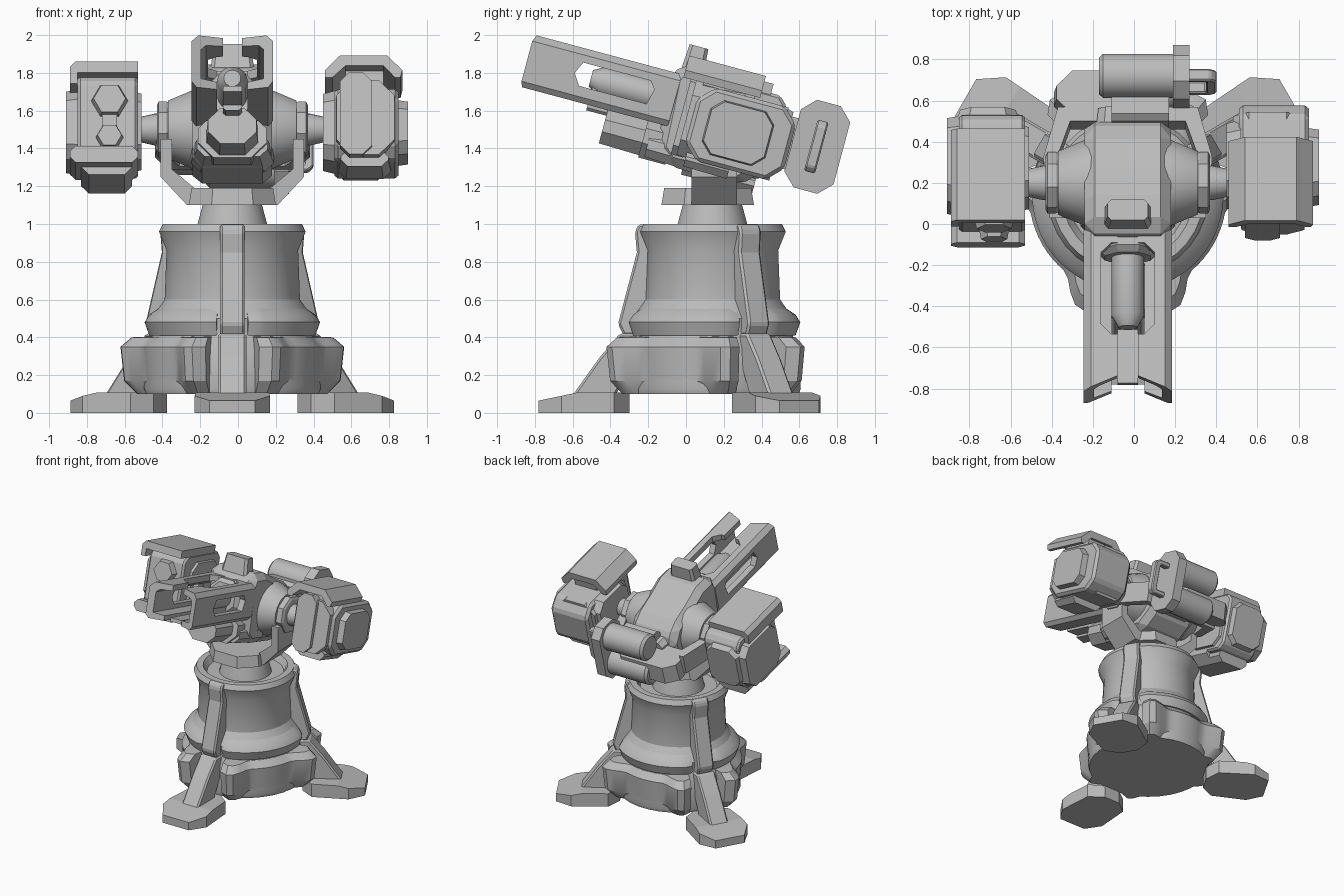
import bpy, bmesh, math
from mathutils import Matrix, Vector

if "Cube" in bpy.data.objects:
    bpy.data.objects.remove(bpy.data.objects["Cube"], do_unlink=True)

grey = bpy.data.materials.new("plain grey")
grey.use_nodes = True
tone = (0.5, 0.5, 0.5, 1)
grey.diffuse_color = tone
grey.node_tree.nodes["Principled BSDF"].inputs["Base Color"].default_value = tone

CX, CY = -0.03, 0.14


def frame(y, z, tilt=-15):
    return Matrix.Translation((CX, y, z)) @ Matrix.Rotation(math.radians(tilt), 4, 'X')


BASE = Matrix.Translation((CX, CY, 0))
WORLD = Matrix.Translation((CX, 0, 0))
HEAD = frame(0.2, 1.5)
POD = frame(0.28, 1.48)
TANKS = frame(0.69, 1.41)


def finish(name, bm, M, smooth=False, bevel=0):
    bmesh.ops.recalc_face_normals(bm, faces=bm.faces)
    bm.transform(M)
    me = bpy.data.meshes.new(name)
    bm.to_mesh(me)
    bm.free()
    me.materials.append(grey)
    ob = bpy.data.objects.new(name, me)
    bpy.context.collection.objects.link(ob)
    if bevel:
        mod = ob.modifiers.new("bevel", 'BEVEL')
        mod.width, mod.segments = bevel, 1
    if smooth:
        bpy.ops.object.select_all(action='DESELECT')
        ob.select_set(True)
        bpy.context.view_layer.objects.active = ob
        bpy.ops.object.shade_smooth_by_angle(angle=math.radians(30))
    return ob


def bridge(bm, A, B):
    for i in range(len(A)):
        j = (i + 1) % len(A)
        bm.faces.new((A[i], A[j], B[j], B[i]))


def prism(name, pts, axis, a, b, M, scale=1, bevel=0, cut=None):
    """Extrude a 2D outline along an axis, far end scaled, optionally sliced by a plane."""
    bm = bmesh.new()
    mid = sum((Vector(p) for p in pts), Vector((0, 0))) / len(pts)
    rings = []
    for h, s in ((a, 1), (b, scale)):
        ring = []
        for p in pts:
            q = mid + (Vector(p) - mid) * s
            co = {'X': (h, q.x, q.y), 'Y': (q.x, h, q.y), 'Z': (q.x, q.y, h)}[axis]
            ring.append(bm.verts.new(co))
        rings.append(ring)
        bm.faces.new(ring)
    bridge(bm, *rings)
    if cut:
        out = bmesh.ops.bisect_plane(bm, geom=bm.verts[:] + bm.edges[:] + bm.faces[:],
                                     plane_co=cut[0], plane_no=cut[1], clear_outer=True)
        rim = [e for e in out["geom_cut"] if isinstance(e, bmesh.types.BMEdge)]
        bmesh.ops.holes_fill(bm, edges=rim)
    return finish(name, bm, M, bevel=bevel)


def octagon(u0, u1, v0, v1, c):
    return [(u0 + c, v0), (u1 - c, v0), (u1, v0 + c), (u1, v1 - c),
            (u1 - c, v1), (u0 + c, v1), (u0, v1 - c), (u0, v0 + c)]


def ngon(u, v, r, n, turn=0):
    return [(u + r * math.cos(turn + math.tau * i / n),
             v + r * math.sin(turn + math.tau * i / n)) for i in range(n)]


def lathe(name, profile, M, segs=32, smooth=True):
    """Spin an (r, z) profile round local z, both ends closed by caps."""
    bm = bmesh.new()
    rings = [[bm.verts.new((x, y, z)) for x, y in ngon(0, 0, r, segs, math.pi / segs)]
             for r, z in profile]
    for A, B in zip(rings, rings[1:]):
        bridge(bm, A, B)
    bm.faces.new(rings[0])
    bm.faces.new(rings[-1])
    return finish(name, bm, M, smooth)


def sector(name, ring, half, end, M, waist=1, steps=16):
    """Sweep a closed (r, z) section through an arc, narrowed mid-way and drawn in at both ends."""
    bm = bmesh.new()
    wide = half * 0.87
    angles = [-half] + [wide * (2 * i / steps - 1) for i in range(steps + 1)] + [half]
    rows = []
    for k, deg in enumerate(angles):
        u = min(max((abs(deg) - 20) / (wide - 22), 0), 1)
        s = waist + (1 - waist) * u * u * (3 - 2 * u)
        if k in (0, len(angles) - 1):
            s = end
        t = math.radians(deg)
        rows.append([bm.verts.new((r * s * math.cos(t), r * s * math.sin(t), z)) for r, z in ring])
    for A, B in zip(rows, rows[1:]):
        bridge(bm, A, B)
    bm.faces.new(rows[0])
    bm.faces.new(rows[-1])
    return finish(name, bm, M, True)


# Pedestal
lathe("base_core", [(0.46, 0.1), (0.47, 0.13), (0.45, 0.34), (0.42, 0.43)], BASE)
lathe("pedestal", [(0.42, 0.4), (0.43, 0.5), (0.36, 0.6), (0.35, 0.86), (0.39, 0.96),
                   (0.37, 1.0), (0.32, 1.0), (0.29, 0.95), (0.1, 0.95)], BASE)
lathe("neck", [(0.2, 0.94), (0.185, 1.0), (0.15, 1.13)], BASE)

# Three legs with ribs, and armour between them
foot = [(0.44, -0.07), (0.52, -0.18), (0.8, -0.2), (0.92, -0.12),
        (0.92, 0.12), (0.8, 0.2), (0.52, 0.18), (0.44, 0.07)]
toe_slope = ((0.72, 0, 0.107), (0.21, 0, 1))
strut = [(0.52, 0.08), (0.75, 0.08), (0.6, 0.29), (0.49, 0.42), (0.38, 0.42), (0.4, 0.3)]
rib = [(0.3, 0.99), (0.39, 1.0), (0.41, 0.96), (0.4, 0.85), (0.5, 0.47), (0.47, 0.41), (0.3, 0.41)]
lobe = [(0.3, 0.1), (0.51, 0.1), (0.58, 0.17), (0.6, 0.35), (0.54, 0.4), (0.3, 0.41)]
skirt = [(0.34, 0.41), (0.44, 0.41), (0.465, 0.48), (0.44, 0.52), (0.38, 0.56), (0.34, 0.56)]
for i, place in enumerate(("front", "left", "right")):
    M = BASE @ Matrix.Rotation(math.radians(-90 + 120 * i), 4, 'Z')
    prism(place + "_foot", foot, 'Z', 0, 0.107, M, cut=toe_slope)
    prism(place + "_strut", strut, 'Y', -0.075, 0.075, M, bevel=0.012)
    prism(place + "_rib", rib, 'Y', -0.065, 0.065, M, bevel=0.012)
    N = M @ Matrix.Rotation(math.radians(60), 4, 'Z')
    sector(place + "_base_lobe", lobe, 45, 0.92, N, 0.8)
    sector(place + "_skirt", skirt, 49, 0.96, N)

# Yoke under the head
prism("yoke_plate", octagon(-0.23, 0.23, -0.13, 0.36, 0.12), 'Z', 1.1, 1.19, WORLD, 0.94)
yoke = [(-0.38, 1.45), (-0.38, 1.25), (-0.24, 1.1), (0.24, 1.1), (0.38, 1.25), (0.38, 1.45),
        (0.32, 1.45), (0.32, 1.29), (0.2, 1.19), (-0.2, 1.19), (-0.32, 1.29), (-0.32, 1.45)]
prism("yoke", yoke, 'Y', 0.03, 0.27, WORLD)

# Head
head = [(-0.32, -0.19), (-0.24, -0.26), (0.15, -0.27), (0.3, -0.12), (0.31, 0.06),
        (0.22, 0.17), (0.02, 0.23), (-0.14, 0.29), (-0.3, 0.29), (-0.34, 0.2)]
prism("head", head, 'X', -0.21, 0.21, HEAD, bevel=0.05)
prism("head_back_panel", octagon(-0.16, 0.16, -0.13, 0.1, 0.04), 'Y', 0.2, 0.36, HEAD, 0.9)
prism("sight", octagon(-0.115, 0.115, -0.3, -0.18, 0.02), 'Z', 0.26, 0.39, HEAD, 0.85)
prism("chin", octagon(-0.22, 0.22, -0.26, -0.1, 0.05), 'Y', -0.1, -0.37, HEAD, 0.85)
collar = [(-0.4, -0.05), (-0.41, 0.12), (-0.34, 0.37), (0.34, 0.37), (0.41, 0.12), (0.4, -0.05),
          (0.35, -0.05), (0.35, 0.1), (0.28, 0.3), (-0.28, 0.3), (-0.35, 0.1), (-0.35, -0.05)]
prism("collar", collar, 'Z', -0.12, 0.04, HEAD)
prism("collar_back", octagon(-0.36, 0.2, 0.33, 0.56, 0.08), 'Z', -0.1, 0.04, HEAD, 0.95)

# Shoulder joints
for side, s in (("left", 1), ("right", -1)):
    M = HEAD @ Matrix.Rotation(s * math.pi / 2, 4, 'Y')
    lathe(side + "_shoulder", [(0.21, 0.1), (0.21, 0.21), (0.155, 0.34)], M, 24)
    lathe(side + "_shoulder_ring", [(0.14, 0.33), (0.15, 0.35), (0.15, 0.39), (0.13, 0.4)], M, 8, False)
    lathe(side + "_axle", [(0.085, 0.38), (0.085, 0.41), (0.06, 0.52)], M, 20)

# Main gun: two channel rails round an inner barrel
slot = prism("slot_cutter", [(-0.84, 0.085), (-0.81, 0.15), (-0.44, 0.15), (-0.41, 0.11),
                             (-0.43, 0.025), (-0.8, 0.025)], 'X', -0.4, 0.4, HEAD)
gap = prism("top_cutter", octagon(-0.13, 0.13, -0.82, -0.36, 0.05), 'Z', 0.1, 0.4, HEAD)
for c in (slot, gap):
    c.hide_render = True
    c.hide_viewport = True
channel = [(0.08, -0.06), (0.19, -0.06), (0.215, -0.03), (0.215, 0.19), (0.18, 0.225),
           (0.05, 0.225), (0.05, 0.18), (0.14, 0.175), (0.165, 0.15), (0.165, -0.01), (0.08, -0.02)]
for side, s in (("left", 1), ("right", -1)):
    muzzle = ((0.19 * s, -1.09, 0), (-0.06 * s, -0.14, 0))
    rail = prism(side + "_gun_rail", [(x * s, z) for x, z in channel], 'Y', -1.11, -0.29, HEAD, cut=muzzle)
    for c in (slot, gap):
        mod = rail.modifiers.new("cut", 'BOOLEAN')
        mod.object, mod.operation = c, 'DIFFERENCE'
prism("gun_floor", [(-0.05, -0.06), (0.05, -0.06), (0.05, -0.03), (-0.05, -0.03)], 'Y', -1.0, -0.29, HEAD)
prism("gun_bracket", octagon(-0.05, 0.05, -0.09, 0.04, 0.015), 'Y', -0.28, -0.73, HEAD)
forward = HEAD @ Matrix.Translation((0, 0, 0.08)) @ Matrix.Rotation(math.pi / 2, 4, 'X')
lathe("inner_barrel", [(0.08, 0.3), (0.08, 0.69), (0.045, 0.75)], forward, 20)
lathe("barrel_seat", [(0.15, 0.28), (0.15, 0.37), (0.12, 0.4)], forward, 8, False)
prism("lower_gun", octagon(-0.14, 0.14, -0.25, -0.04, 0.07), 'Y', -0.28, -0.62, HEAD, 0.92)
prism("lower_gun_collar", octagon(-0.18, 0.18, -0.26, -0.02, 0.08), 'Y', -0.25, -0.4, HEAD)

# Left pod: rounded launcher with an arched cover
prism("left_pod_inner_plate", octagon(-0.2, 0.2, -0.19, 0.2, 0.07), 'X', 0.55, 0.48, POD, 0.92)
prism("left_pod_body", octagon(-0.26, 0.28, -0.2, 0.2, 0.08), 'X', 0.54, 0.88, POD, bevel=0.02)
prism("left_pod_outer_plate", octagon(-0.18, 0.17, -0.15, 0.15, 0.06), 'X', 0.87, 0.93, POD, 0.95)
prism("left_pod_front", octagon(0.54, 0.87, -0.21, 0.23, 0.09), 'Y', -0.02, -0.29, POD, 0.93)
prism("left_pod_face", octagon(0.57, 0.74, -0.2, 0.25, 0.05), 'Y', -0.25, -0.32, POD)
prism("left_pod_rear", octagon(0.51, 0.85, -0.2, 0.2, 0.08), 'Y', 0.08, 0.22, POD)
prism("left_pod_keel", octagon(0.56, 0.84, -0.25, -0.15, 0.04), 'Y', 0.0, -0.24, POD, 0.9)
prism("left_pod_cover_mount", octagon(0.6, 0.8, 0.18, 0.3, 0.02), 'Y', -0.25, 0.03, POD)
arch = [(0.49, 0.21), (0.49, 0.25), (0.57, 0.33), (0.82, 0.33), (0.9, 0.25), (0.89, 0.21),
        (0.86, 0.21), (0.8, 0.275), (0.6, 0.275), (0.53, 0.21)]
prism("left_pod_cover", arch, 'Y', -0.36, 0.06, POD, cut=((0, 0.06, 0.21), (0, 0.35, -1)))

# Right pod: boxy launcher with a roof
prism("right_pod_body", octagon(-0.29, 0.21, -0.21, 0.25, 0.05), 'X', -0.82, -0.5, POD, bevel=0.015)
prism("right_pod_inner_plate", octagon(-0.2, 0.18, -0.19, 0.2, 0.07), 'X', -0.55, -0.48, POD, 0.92)
prism("right_pod_outer_plate", octagon(-0.22, 0.22, -0.19, 0.2, 0.07), 'X', -0.81, -0.88, POD, 0.95)
prism("right_pod_rear", octagon(-0.83, -0.53, -0.16, 0.2, 0.06), 'Y', 0.2, 0.25, POD, 0.9)
roof = [(-0.86, 0.18), (-0.86, 0.27), (-0.83, 0.3), (-0.5, 0.3), (-0.5, 0.24), (-0.82, 0.24), (-0.82, 0.18)]
prism("right_pod_roof", roof, 'Y', -0.35, 0.11, POD)
prism("right_pod_sill", octagon(-0.86, -0.5, -0.25, -0.16, 0.03), 'Y', -0.34, 0.02, POD)
prism("right_pod_keel", octagon(-0.8, -0.53, -0.29, -0.18, 0.04), 'Y', -0.24, 0.15, POD)
for name, z, r in (("upper", 0.1, 0.1), ("lower", -0.1, 0.075)):
    prism("right_pod_" + name + "_muzzle", ngon(-0.65, z, r, 6), 'Y', -0.28, -0.34, POD, 0.85)
prism("right_pod_muzzle_link", octagon(-0.69, -0.61, -0.1, 0.1, 0.01), 'Y', -0.28, -0.31, POD)

# Rear tanks, clamp and handle
for name, z in (("upper", 0.115), ("lower", -0.115)):
    M = TANKS @ Matrix.Translation((0, 0, z)) @ Matrix.Rotation(math.pi / 2, 4, 'Y')
    lathe(name + "_tank", [(0.09, -0.14), (0.108, -0.12), (0.108, 0.25)], M, 24)
prism("tank_clamp", octagon(-0.13, 0.14, -0.24, 0.24, 0.07), 'X', 0.22, 0.3, TANKS)
prism("tank_mount", octagon(-0.22, 0.0, -0.12, 0.12, 0.03), 'X', -0.08, 0.2, TANKS)
handle = [(0.28, -0.14), (0.4, -0.14), (0.43, -0.11), (0.43, 0.11), (0.4, 0.14), (0.28, 0.14),
          (0.28, 0.1), (0.38, 0.1), (0.38, -0.1), (0.28, -0.1)]
prism("tank_handle", handle, 'Y', -0.03, 0.03, TANKS, bevel=0.008)
